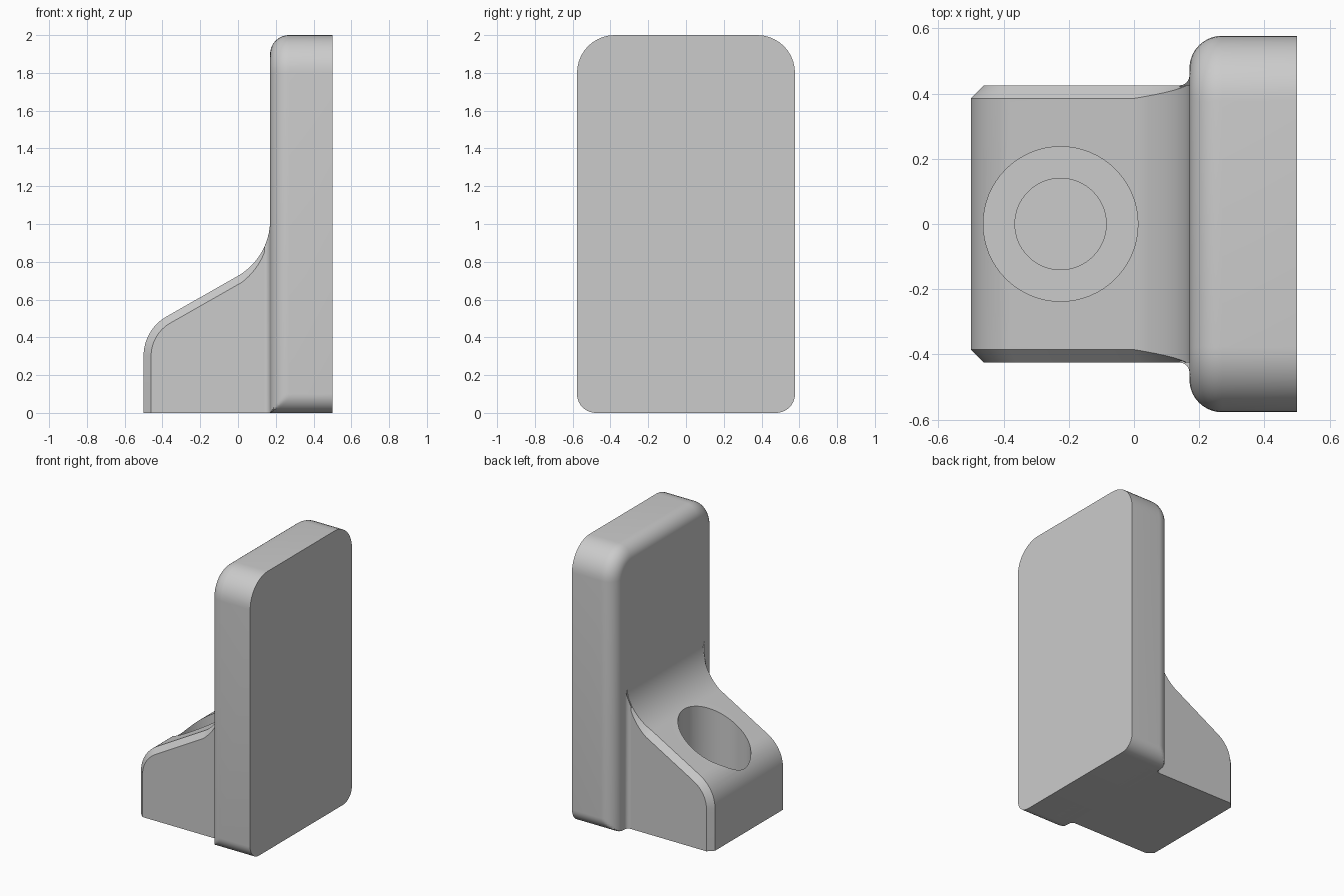
import bpy, bmesh
from math import sin, cos, pi, radians, sqrt, tan

if "Cube" in bpy.data.objects:
    bpy.data.objects.remove(bpy.data.objects["Cube"])


def finish(name, bm):
    bmesh.ops.remove_doubles(bm, verts=bm.verts, dist=1e-5)
    bmesh.ops.recalc_face_normals(bm, faces=bm.faces)
    me = bpy.data.meshes.new(name)
    bm.to_mesh(me)
    bm.free()
    ob = bpy.data.objects.new(name, me)
    bpy.context.collection.objects.link(ob)
    return ob


def loft(name, rings):
    """Skin equal-length closed rings and cap both ends."""
    bm = bmesh.new()
    vs = [[bm.verts.new(p) for p in r] for r in rings]
    n = len(rings[0])
    for a, b in zip(vs, vs[1:]):
        for i in range(n):
            j = (i + 1) % n
            bm.faces.new((a[i], a[j], b[j], b[i]))
    bm.faces.new(vs[0])
    bm.faces.new(vs[-1][::-1])
    return finish(name, bm)


def smooth(ob):
    bpy.ops.object.select_all(action='DESELECT')
    ob.select_set(True)
    bpy.context.view_layer.objects.active = ob
    bpy.ops.object.shade_smooth_by_angle(angle=radians(28))


# Upright plate: rounded outline, front edge rolled over sides and top
FX, BX, HY, H, R = 0.17, 0.5, 0.577, 2.0, 0.1
SEG = 10


def plate_ring(x, d):
    half = []
    for i in range(SEG + 1):
        a = pi / 2 * i / SEG
        half.append((min(HY - R + R * sin(a), HY - d), R - R * cos(a)))
    rt = 0.2 - d
    for i in range(SEG + 1):
        a = pi / 2 * i / SEG
        half.append((HY - 0.2 + rt * cos(a), H - 0.2 + rt * sin(a)))
    return [(x, y, z) for y, z in half] + [(x, -y, z) for y, z in half[::-1]]


rings = [plate_ring(BX, 0)]
for k in range(SEG + 1):
    t = pi / 2 * k / SEG
    rings.append(plate_ring(FX + R - R * sin(t), R * (1 - cos(t))))
# keep clipped points distinct enough for a valid skin
bm_plate = loft("upright_plate", rings)
smooth(bm_plate)

# Foot block: sloped profile, point = x, z, normal x, normal z, chamfer width
W, C = 0.425, 0.04
R1, R2 = 0.24, 0.34
z1 = 0.44 - R1 * tan(radians(30))
z2 = 1.02
prof = [(-0.5, 0, -1, 0, C)]
for i in range(13):
    a = radians(180 - 60 * i / 12)
    prof.append((-0.5 + R1 + R1 * cos(a), z1 + R1 * sin(a), cos(a), sin(a), C))
for i in range(17):
    f = i / 16
    a = radians(30 + 60 * f)
    prof.append((FX - R2 + R2 * sin(a), z2 - R2 * cos(a), -sin(a), cos(a),
                 C * max(0, 1 - f / 0.78)))
prof += [(0.3, z2, 0, 0, 0), (0.3, 0, 0, 0, 0)]


def block_ring(s, outer):
    if outer:
        return [(x - nx * w, s * W, z - nz * w) for x, z, nx, nz, w in prof]
    return [(x, s * (W - w), z) for x, z, nx, nz, w in prof]


foot = loft("foot_block", [block_ring(-1, True), block_ring(-1, False),
                           block_ring(1, False), block_ring(1, True)])

# Stepped bolt hole
hole = [[(-0.225 + r * cos(2 * pi * i / 64), r * sin(2 * pi * i / 64), z)
         for i in range(64)]
        for r, z in ((0.14, 0.01), (0.14, 0.2), (0.237, 0.2), (0.237, 1.2))]
cutter = loft("hole_cutter", hole)
cutter.hide_render = True
mod = foot.modifiers.new("bolt_hole", 'BOOLEAN')
mod.operation = 'DIFFERENCE'
mod.solver = 'EXACT'
mod.object = cutter
bpy.ops.object.select_all(action='DESELECT')
foot.select_set(True)
bpy.context.view_layer.objects.active = foot
bpy.ops.object.modifier_apply(modifier=mod.name)
bpy.data.objects.remove(cutter, do_unlink=True)
smooth(foot)

# Small concave fillets where the foot meets the plate
r = 0.03
for s, side in ((-1, "front"), (1, "back")):
    sec = []
    for i in range(7):
        a = pi / 2 * i / 6
        sec.append((FX - r + r * sin(a), W + r - r * cos(a)))
    sec += [(0.2, W + r), (0.2, W - 0.005), (FX - r, W - 0.005)]
    low, top = [], []
    for x, y in sec:
        u = min(x, FX) - FX + R2
        low.append((x, s * y, 0))
        top.append((x, s * y, z2 - sqrt(max(0, R2 * R2 - u * u)) - 0.002))
    smooth(loft("corner_fillet_" + side, [low, top]))
